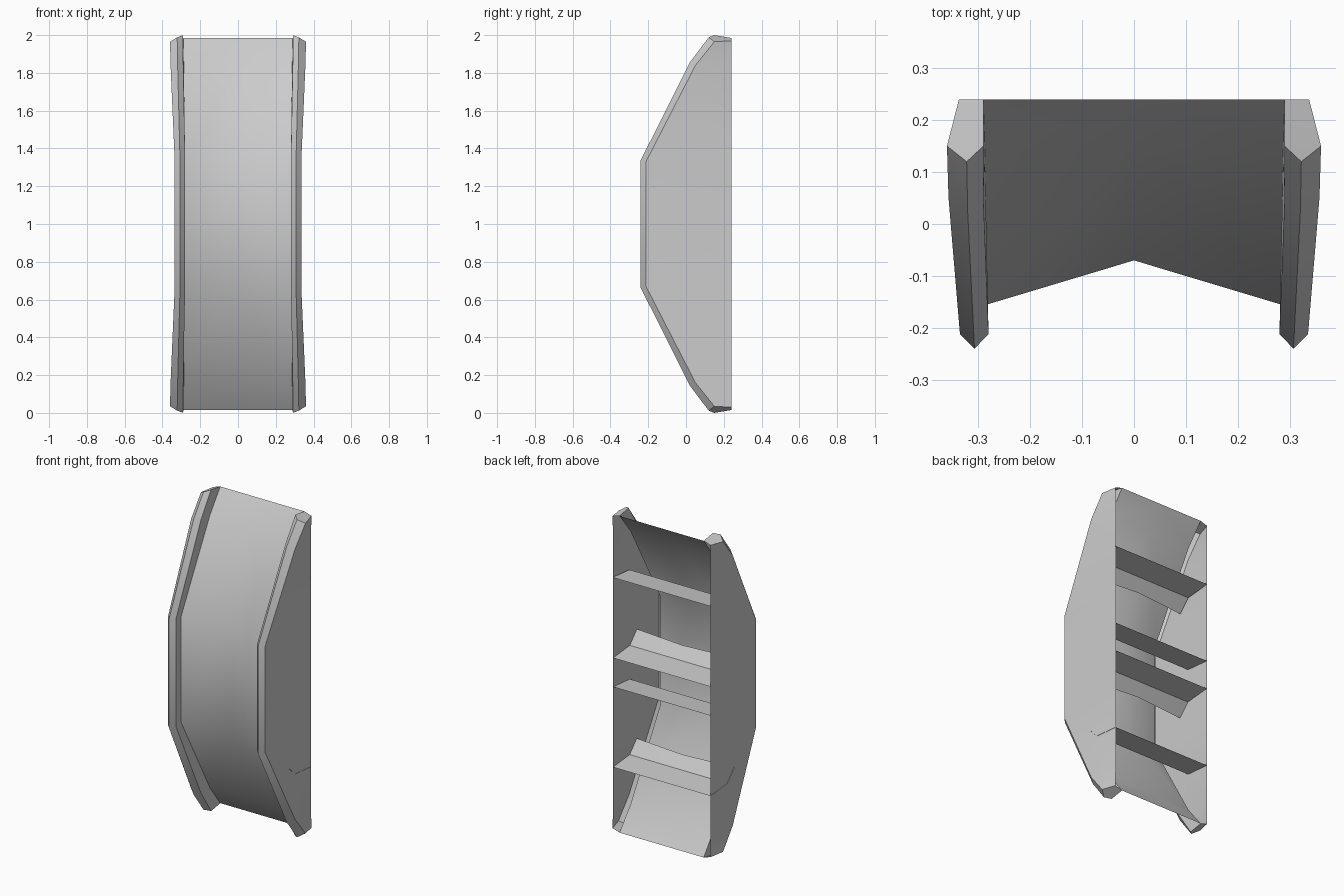
import bpy, bmesh

if "Cube" in bpy.data.objects:
    bpy.data.objects.remove(bpy.data.objects["Cube"])

# Upper-half cross-sections, centre to back edge:
# panel centre, panel edge, rim inner shoulder, rim tip, rim outer shoulder, wall back
END = [(0, .24, 1.985), (.29, .24, 1.985), (.29, .15, 2.0),
       (.322, .12, 1.988), (.36, .15, 1.965), (.337, .24, 1.97)]
BEND = [(0, .15, 1.85), (.287, .135, 1.85), (.29, .05, 1.85),
        (.32, .02, 1.855), (.357, .05, 1.84), (.335, .24, 1.84)]
MID = [(0, -.07, 1.33), (.283, -.155, 1.33), (.28, -.212, 1.33),
       (.307, -.24, 1.337), (.335, -.212, 1.33), (.335, .24, 1.33)]


def flip_z(row):
    return [(x, y, 2 - z) for x, y, z in row]


def finish(name, bm, angle=0.5):
    bmesh.ops.remove_doubles(bm, verts=bm.verts, dist=1e-5)
    bmesh.ops.recalc_face_normals(bm, faces=bm.faces)
    me = bpy.data.meshes.new(name)
    bm.to_mesh(me)
    bm.free()
    ob = bpy.data.objects.new(name, me)
    bpy.context.collection.objects.link(ob)
    bpy.ops.object.select_all(action='DESELECT')
    ob.select_set(True)
    bpy.context.view_layer.objects.active = ob
    bpy.ops.object.shade_smooth_by_angle(angle=angle)
    return ob


def loft(bm, rows):
    vs = [[bm.verts.new(p) for p in r] for r in rows]
    for a, b in zip(vs, vs[1:]):
        for i in range(len(a) - 1):
            bm.faces.new((a[i], a[i + 1], b[i + 1], b[i]))
    return vs


# Hollow shell: curved front panel, raised rims and side walls, open at the back
bm = bmesh.new()
rows = [END, BEND, MID, flip_z(MID), flip_z(BEND), flip_z(END)]
for s in (1, -1):
    vs = loft(bm, [[(s * x, y, z) for x, y, z in r] for r in rows])
    for r in (vs[0], vs[-1]):
        bm.faces.new((r[2], r[3], r[4]))          # rim end cap
        bm.faces.new((r[1], r[2], r[4], r[5]))    # corner behind the rim
finish("shell", bm)


# Folded shelves across the open back, in two facing pairs
def shelf(name, z, d, half_width):
    bm = bmesh.new()
    prof = [(.24, 0), (.075, .015), (.005, .09)]
    loft(bm, [[(x, y + (.03 if x == 0 and i == 2 else 0), z + d * h)
               for i, (y, h) in enumerate(prof)]
              for x in (-half_width, 0, half_width)])
    finish(name, bm)


shelf("top_shelf", 1.59, -1, .337)
shelf("upper_middle_shelf", 1.09, 1, .334)
shelf("lower_middle_shelf", .91, -1, .334)
shelf("bottom_shelf", .41, 1, .337)
